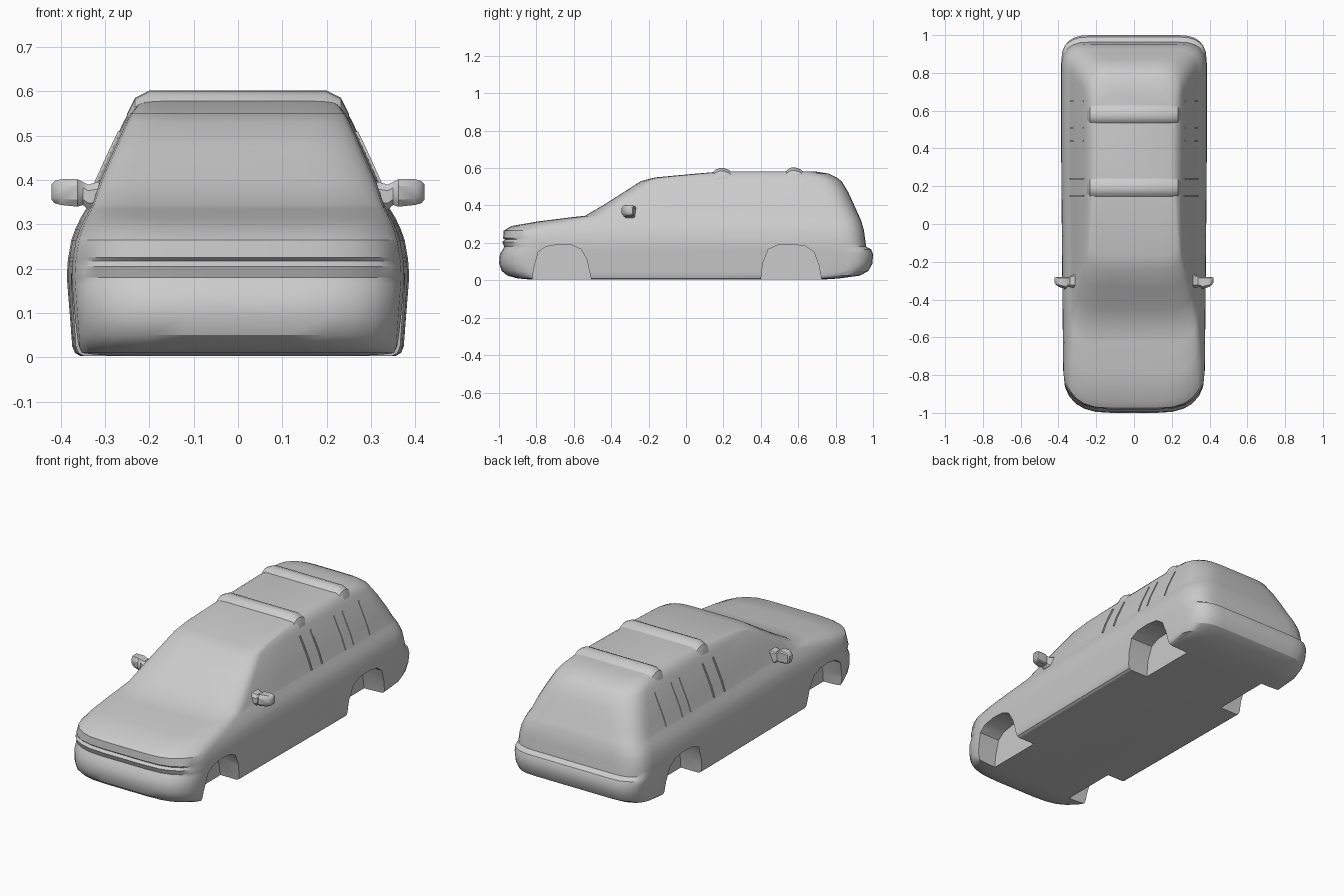
import bpy, bmesh, math

# Horizontal slices: z, front y, rear y, half width, front corner size in x and in y
SLICES = [
    (0.003, -0.82, 0.72, 0.355, 0.16, 0.10),
    (0.010, -0.90, 0.82, 0.368, 0.22, 0.12),
    (0.025, -0.955, 0.93, 0.374, 0.24, 0.18),
    (0.050, -0.985, 0.975, 0.376, 0.25, 0.19),
    (0.090, -1.000, 0.997, 0.379, 0.25, 0.20),
    (0.140, -0.995, 1.000, 0.383, 0.25, 0.20),
    (0.165, -0.980, 0.990, 0.385, 0.25, 0.20),
    (0.180, -0.972, 0.963, 0.386, 0.25, 0.20),
    (0.205, -0.982, 0.960, 0.385, 0.25, 0.20),
    (0.217, -0.968, 0.958, 0.384, 0.25, 0.19),
    (0.225, -0.978, 0.957, 0.383, 0.25, 0.20),
    (0.265, -0.975, 0.952, 0.376, 0.24, 0.22),
    (0.290, -0.935, 0.945, 0.367, 0.20, 0.28),
    (0.315, -0.790, 0.938, 0.355, 0.16, 0.25),
    (0.335, -0.630, 0.930, 0.343, 0.14, 0.16),
    (0.345, -0.540, 0.925, 0.338, 0.14, 0.11),
    (0.400, -0.445, 0.900, 0.319, 0.15, 0.10),
    (0.470, -0.335, 0.868, 0.287, 0.14, 0.09),
    (0.530, -0.242, 0.832, 0.259, 0.13, 0.08),
    (0.550, -0.165, 0.805, 0.248, 0.10, 0.09),
    (0.570, 0.050, 0.765, 0.232, 0.07, 0.10),
    (0.582, 0.190, 0.690, 0.208, 0.05, 0.05),
]


def make_object(name, bm):
    bmesh.ops.recalc_face_normals(bm, faces=bm.faces)
    me = bpy.data.meshes.new(name)
    bm.to_mesh(me)
    bm.free()
    ob = bpy.data.objects.new(name, me)
    bpy.context.collection.objects.link(ob)
    return ob


def activate(ob):
    bpy.ops.object.select_all(action='DESELECT')
    ob.select_set(True)
    bpy.context.view_layer.objects.active = ob


def smooth(ob, deg=28):
    activate(ob)
    bpy.ops.object.shade_smooth_by_angle(angle=math.radians(deg))


def loft(name, rings):
    bm = bmesh.new()
    loops = [[bm.verts.new(p) for p in ring] for ring in rings]
    n = len(loops[0])
    for a, b in zip(loops, loops[1:]):
        for i in range(n):
            j = (i + 1) % n
            bm.faces.new((a[i], a[j], b[j], b[i]))
    bm.faces.new(loops[0])
    bm.faces.new(loops[-1])
    return make_object(name, bm)


def slice_ring(z, yf, yb, w, cx, cy, seg=6):
    wf, rx, ry = w * 0.972, 0.15, 0.13
    half = [(0, yf)]
    for i in range(seg + 1):
        t = i / seg * math.pi / 2
        half.append((wf - cx + cx * math.sin(t) ** 0.8,
                     yf + cy - cy * abs(math.cos(t)) ** 0.8))
    y0, y1 = yf + cy, yb - ry
    for k in (0.25, 0.5, 0.75):
        half.append((wf + (w - wf) * min(1, k * 1.4), y0 + (y1 - y0) * k))
    for i in range(seg + 1):
        t = i / seg * math.pi / 2
        half.append((w - rx + rx * abs(math.cos(t)) ** 0.8,
                     y1 + ry * math.sin(t) ** 0.8))
    half.append((0, yb))
    ring = half + [(-x, y) for x, y in half[-2:0:-1]]
    return [(x, y, z) for x, y in ring]


# Body shell
body = loft("car_body", [slice_ring(*s) for s in SLICES])

# Wheel wells cut from both sides
ARCHES = {
    "front": [(-0.825, -0.05), (-0.815, 0.06), (-0.79, 0.15), (-0.75, 0.18), (-0.68, 0.192),
              (-0.61, 0.188), (-0.56, 0.165), (-0.53, 0.11), (-0.495, -0.05)],
    "rear": [(0.395, -0.05), (0.41, 0.09), (0.44, 0.165), (0.49, 0.188), (0.57, 0.192),
             (0.64, 0.182), (0.685, 0.15), (0.71, 0.08), (0.735, -0.05)],
}
for end, arch in ARCHES.items():
    for side in (-1, 1):
        cutter = loft(end + "_wheel_cutter",
                      [[(side * x, y, z) for y, z in arch] for x in (0.25, 0.5)])
        cutter.hide_render = True
        activate(body)
        mod = body.modifiers.new("wheel_well", 'BOOLEAN')
        mod.operation, mod.solver, mod.object = 'DIFFERENCE', 'EXACT', cutter
        bpy.ops.object.modifier_apply(modifier=mod.name)
        bpy.data.objects.remove(cutter)
smooth(body)

# Raised roof rack bars
for name, y, rise in (("front_roof_bar", 0.19, 0.600), ("rear_roof_bar", 0.575, 0.602)):
    prof = [(-0.05, 0.572), (-0.03, rise - 0.008), (-0.012, rise),
            (0.012, rise), (0.035, rise - 0.008), (0.065, 0.572)]
    rings = []
    for x, drop in ((-0.25, 0.052), (-0.232, 0.016), (-0.2, 0), (0.2, 0), (0.232, 0.016), (0.25, 0.052)):
        rings.append([(x, y + dy, z - drop) for dy, z in prof])
    smooth(loft(name, rings))

for side, label in ((-1, "right"), (1, "left")):
    # Thin window pillar ridges
    for i, y in enumerate((0.15, 0.24, 0.44, 0.51, 0.65)):
        rings = [[(side * (x + dx), y + dy, z)
                  for dx, dy in ((-0.02, -0.004), (0.003, -0.004), (0.003, 0.004), (-0.02, 0.004))]
                 for x, z in ((0.338, 0.345), (0.319, 0.40), (0.287, 0.47), (0.268, 0.51))]
        loft(f"{label}_window_pillar_{i + 1}", rings)

    # Door mirror: sail plate, arm and housing in one loft
    rings = []
    for x, y, z, hy, hz in ((0.300, -0.300, 0.365, 0.038, 0.035), (0.338, -0.305, 0.362, 0.030, 0.028),
                            (0.350, -0.308, 0.370, 0.026, 0.026), (0.362, -0.312, 0.371, 0.032, 0.031),
                            (0.400, -0.306, 0.373, 0.026, 0.029), (0.414, -0.300, 0.373, 0.020, 0.025),
                            (0.421, -0.297, 0.373, 0.012, 0.017)):
        rings.append([(side * x, y + hy * a, z + hz * b) for a, b in
                      ((-1, -0.5), (-0.6, -1), (0.8, -1), (1, -0.8), (1, 0.8), (0.8, 1), (-0.6, 1), (-1, 0.5))])
    smooth(loft(f"{label}_door_mirror", rings), 35)
